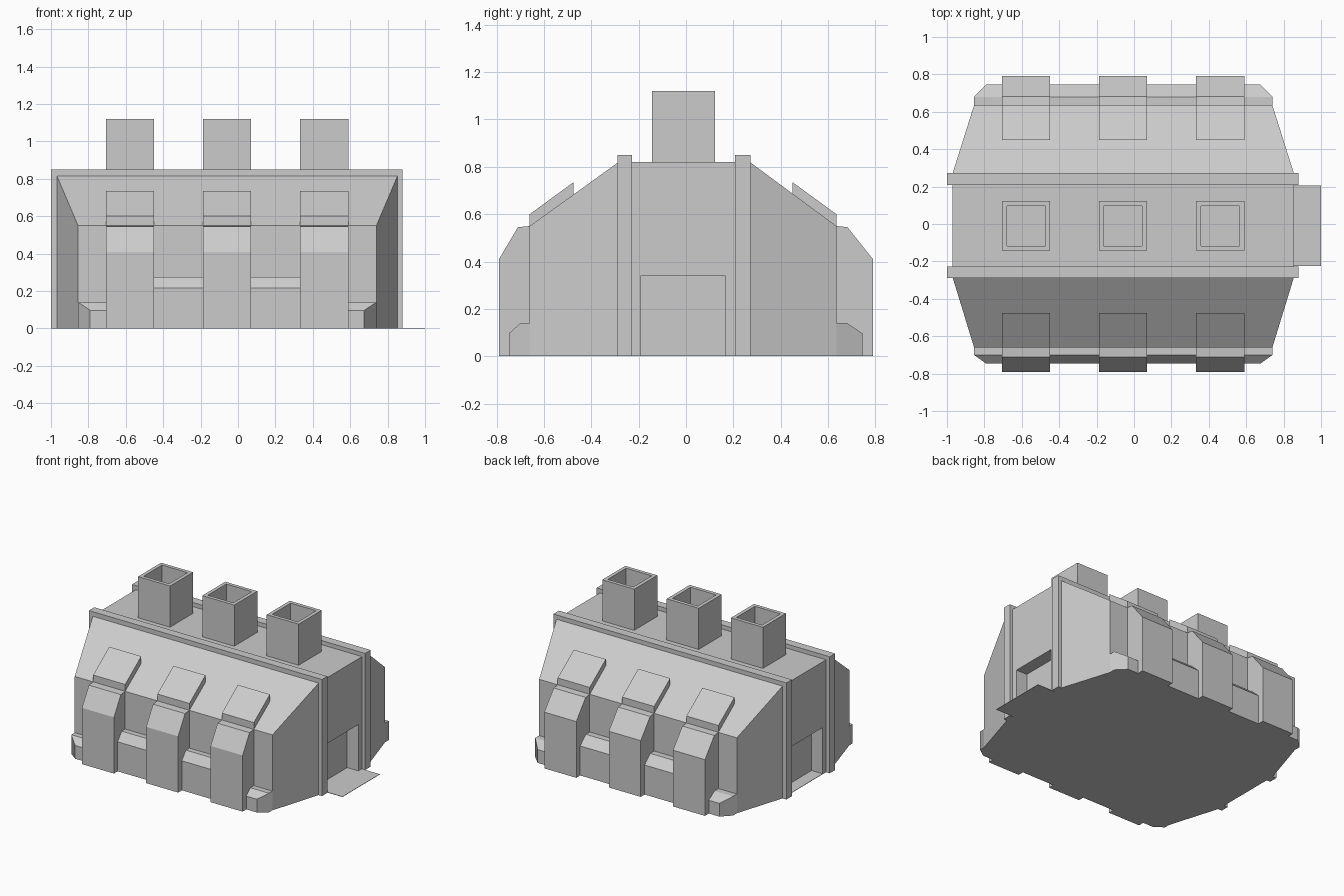
import bpy, bmesh

if "Cube" in bpy.data.objects:
    bpy.data.objects.remove(bpy.data.objects["Cube"])


def finish(bm, name):
    bmesh.ops.recalc_face_normals(bm, faces=bm.faces)
    me = bpy.data.meshes.new(name)
    bm.to_mesh(me)
    bm.free()
    ob = bpy.data.objects.new(name, me)
    bpy.context.collection.objects.link(ob)
    return ob


def prism_bm(profile, x0, x1):
    """Extrude a (y, z) profile along x."""
    bm = bmesh.new()
    a = [bm.verts.new((x0, y, z)) for y, z in profile]
    b = [bm.verts.new((x1, y, z)) for y, z in profile]
    n = len(profile)
    bm.faces.new(a)
    bm.faces.new(b[::-1])
    for i in range(n):
        j = (i + 1) % n
        bm.faces.new((a[i], b[i], b[j], a[j]))
    return bm


def prism(name, profile, x0, x1):
    return finish(prism_bm(profile, x0, x1), name)


def rect(y0, y1, z0, z1):
    return [(y0, z0), (y1, z0), (y1, z1), (y0, z1)]


def box(name, x0, x1, y0, y1, z0, z1):
    return prism(name, rect(y0, y1, z0, z1), x0, x1)


# Main body: hexagonal plan with a flat-topped gable roof
bm = bmesh.new()
for y, x0, x1, top in ((-0.66, -0.855, 0.74, 0.55), (-0.285, -0.97, 0.855, 0.82),
                       (0.27, -0.97, 0.855, 0.82), (0.635, -0.855, 0.74, 0.55)):
    for x in (x0, x1):
        for z in (0, top):
            bm.verts.new((x, y, z))
bmesh.ops.convex_hull(bm, input=bm.verts)
bmesh.ops.dissolve_limit(bm, angle_limit=0.01, verts=bm.verts, edges=bm.edges)
body = finish(bm, "body")

# Door recesses at both ends
for side, x0, x1 in (("left", -1.1, -0.88), ("right", 0.765, 1.0)):
    cutter = box(f"door_cutter_{side}", x0, x1, -0.19, 0.165, 0.003, 0.34)
    cutter.hide_render = True
    cutter.hide_set(True)
    mod = body.modifiers.new(f"door_{side}", 'BOOLEAN')
    mod.operation = 'DIFFERENCE'
    mod.solver = 'EXACT'
    mod.object = cutter

# Door ramp and the two full-height ribs
box("ramp", 0.85, 1.0, -0.225, 0.205, 0, 0.003)
box("rib_front", -1.0, 0.88, -0.29, -0.228, 0, 0.85)
box("rib_back", -1.0, 0.88, 0.208, 0.272, 0, 0.85)

# Bays shared by chimneys, buttresses and roof pads
half = 0.129
bays = [-0.577, -0.059, 0.461]

# Hollow chimneys
for i, c in enumerate(bays):
    bm = prism_bm(rect(-0.143, 0.122, 0.81, 1.12), c - half, c + half)
    bmesh.ops.recalc_face_normals(bm, faces=bm.faces)
    top = max(bm.faces, key=lambda f: f.calc_center_median().z)
    bmesh.ops.inset_region(bm, faces=[top], thickness=0.037)
    hole = bmesh.ops.extrude_discrete_faces(bm, faces=[top])["faces"][0]
    for v in hole.verts:
        v.co.z = 0.83
    finish(bm, f"chimney_{i + 1}")

# Front and back: sign, wall, plinth shoulder, plinth face, buttress shoulder, buttress face, pad end
sides = (("front", -1, 0.66, 0.70, 0.747, 0.71, 0.79, 0.475),
         ("back", 1, 0.635, 0.68, 0.745, 0.682, 0.79, 0.45))
for label, s, wall, p_in, p_out, b_in, b_out, pad in sides:
    inner = wall - 0.02

    def plinth(high, low):
        return [(s * inner, 0), (s * p_out, 0), (s * p_out, low),
                (s * p_in, high), (s * inner, high)]

    for i, c in enumerate(bays):
        # Buttress
        prism(f"buttress_{label}_{i + 1}",
              [(s * inner, 0), (s * b_out, 0), (s * b_out, 0.41),
               (s * b_in, 0.545), (s * wall, 0.55), (s * inner, 0.55)],
              c - half, c + half)
        # Raised roof pad
        prism(f"roof_pad_{label}_{i + 1}",
              [(s * wall, 0.545), (s * wall, 0.60), (s * pad, 0.735), (s * pad, 0.68)],
              c - half, c + half)
    # Plinths between buttresses
    for i in range(2):
        prism(f"plinth_{label}_{i + 1}", plinth(0.275, 0.215),
              bays[i] + half, bays[i + 1] - half)
    # Low corner plinths, outer end chamfered in plan
    for end, x_in, x_out, x_cut in (("left", bays[0] - half, -0.855, -0.79),
                                    ("right", bays[2] + half, 0.74, 0.675)):
        profile = plinth(0.14, 0.097)
        profile.insert(1, (s * p_in, 0))
        bm = prism_bm(profile, x_in, x_out)
        for v in bm.verts:
            if abs(v.co.x - x_out) < 1e-4 and abs(abs(v.co.y) - p_out) < 1e-4:
                v.co.x = x_cut
        finish(bm, f"corner_plinth_{label}_{end}")
